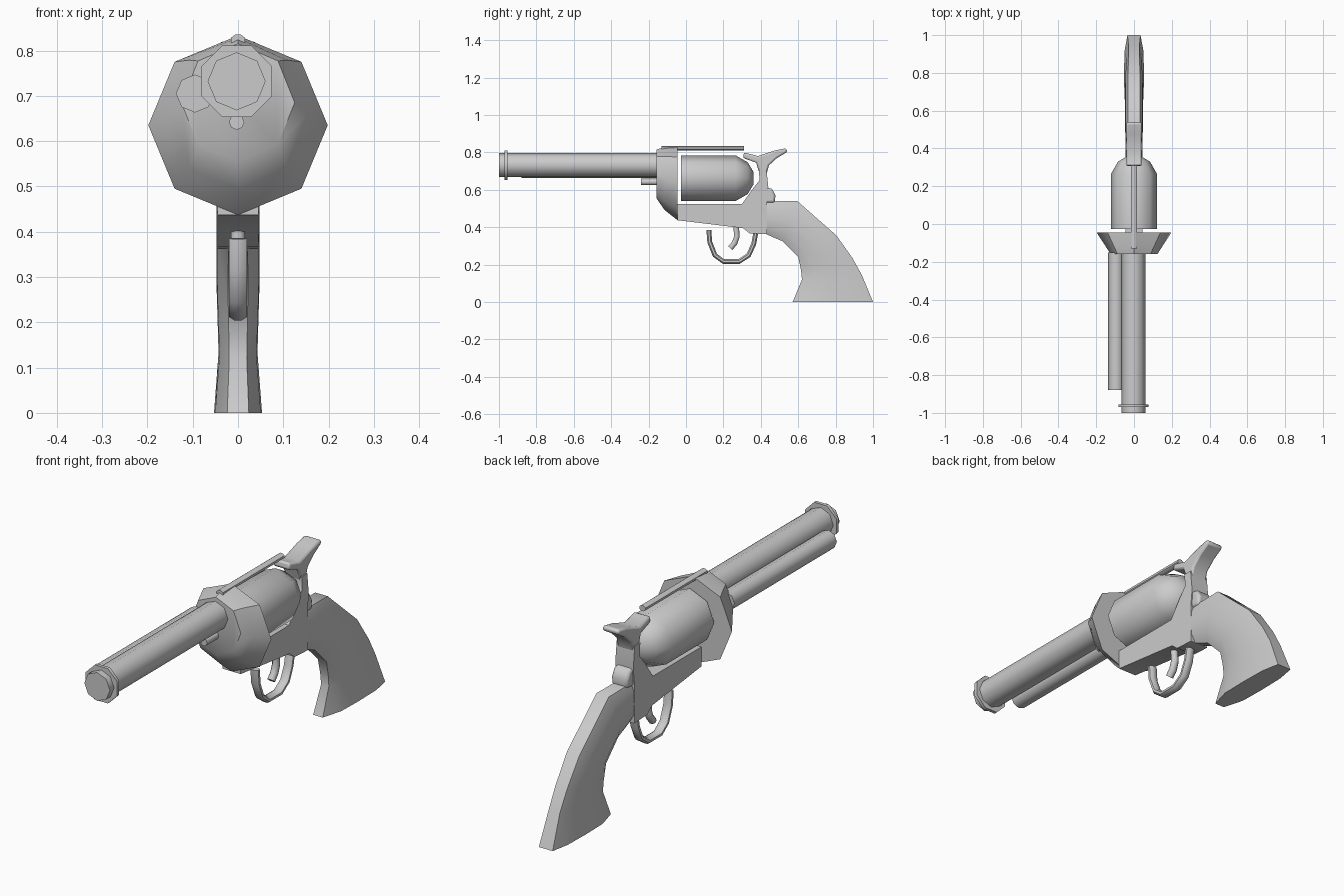
import bpy, bmesh, math
from mathutils import Vector

if "Cube" in bpy.data.objects:
    bpy.data.objects.remove(bpy.data.objects["Cube"])


def finish(name, bm, bevel=0.0, angle=50):
    bmesh.ops.recalc_face_normals(bm, faces=bm.faces)
    me = bpy.data.meshes.new(name)
    bm.to_mesh(me)
    bm.free()
    ob = bpy.data.objects.new(name, me)
    bpy.context.collection.objects.link(ob)
    if bevel:
        b = ob.modifiers.new("bevel", 'BEVEL')
        b.width, b.segments, b.limit_method = bevel, 2, 'ANGLE'
        b.angle_limit = math.radians(60)
    bpy.ops.object.select_all(action='DESELECT')
    ob.select_set(True)
    bpy.context.view_layer.objects.active = ob
    bpy.ops.object.shade_smooth_by_angle(angle=math.radians(angle))
    return ob


def loft(name, rings, angle=50):
    """Skin a list of equal-length point rings and cap both ends."""
    bm = bmesh.new()
    vs = [[bm.verts.new(p) for p in r] for r in rings]
    n = len(vs[0])
    for a, b in zip(vs, vs[1:]):
        for i in range(n):
            bm.faces.new((a[i], a[(i + 1) % n], b[(i + 1) % n], b[i]))
    bm.faces.new(vs[0])
    bm.faces.new(vs[-1])
    return finish(name, bm, angle=angle)


def ring(y, x, z, rx, rz=None, n=8, turn=0.0):
    rz = rz or rx
    return [(x + rx * math.cos(math.tau * i / n + turn), y,
             z + rz * math.sin(math.tau * i / n + turn)) for i in range(n)]


def plate(name, profile, half, bevel=0.0):
    """Extrude a (y, z) outline across x."""
    bm = bmesh.new()
    f = bm.faces.new([bm.verts.new((-half, y, z)) for y, z in profile])
    res = bmesh.ops.extrude_face_region(bm, geom=[f])
    bmesh.ops.translate(bm, vec=(2 * half, 0, 0),
                        verts=[v for v in res['geom'] if isinstance(v, bmesh.types.BMVert)])
    return finish(name, bm, bevel)


def bar(name, path, half_w, half_t):
    """Sweep an oval section along a (y, z) path."""
    pts = [Vector(p) for p in path]
    rings = []
    for i, p in enumerate(pts):
        t = (pts[min(i + 1, len(pts) - 1)] - pts[max(i - 1, 0)]).normalized()
        nrm = Vector((-t.y, t.x))
        r = []
        for k in range(8):
            a = math.tau * (k + 0.5) / 8
            q = p + nrm * half_t * 1.08 * math.sin(a)
            r.append((half_w * 1.08 * math.cos(a), q.x, q.y))
        rings.append(r)
    return loft(name, rings)


# barrel, muzzle band, side tube and pin
EIGHTH = math.pi / 8
loft("barrel", [ring(y, -0.003, 0.732, 0.064) for y in (-1, -0.15)])
loft("muzzle_band", [ring(y, -0.003, 0.732, 0.085, turn=EIGHTH) for y in (-0.97, -0.955)])
loft("side_tube", [ring(y, -0.095, 0.705, 0.042) for y in (-0.88, -0.15)])
loft("lower_pin", [ring(y, -0.003, 0.642, 0.017) for y in (-0.24, -0.14)])

# flared front of the frame
loft("front_shroud", [ring(-0.158, 0, 0.685, 0.125, 0.13),
                      ring(-0.115, 0, 0.66, 0.152, 0.168),
                      ring(-0.045, 0, 0.635, 0.198)], angle=40)

# cylinder with a tapered back
loft("cylinder", [ring(-0.027, 0, 0.662, 0.122),
                  ring(0.265, 0, 0.662, 0.122),
                  ring(0.33, 0, 0.662, 0.085),
                  ring(0.36, 0, 0.662, 0.035)], angle=46)

# top strap
loft("top_strap", [ring(y, 0, 0.823, 0.017, 0.013, turn=EIGHTH) for y in (-0.13, 0.31)])

# lower frame with the upright behind the cylinder
plate("frame", [(-0.045, 0.437), (0.305, 0.395), (0.34, 0.367), (0.433, 0.362),
                (0.433, 0.545), (0.44, 0.615), (0.43, 0.71), (0.39, 0.71),
                (0.393, 0.65), (0.353, 0.6), (0.30, 0.525), (-0.045, 0.525)], 0.045)

# hammer
plate("hammer", [(0.305, 0.77), (0.31, 0.80), (0.385, 0.78), (0.475, 0.81),
                 (0.535, 0.822), (0.542, 0.803), (0.487, 0.77), (0.443, 0.73),
                 (0.43, 0.68), (0.395, 0.68), (0.375, 0.745)], 0.041, bevel=0.009)

# rounded hump behind the frame
plate("rear_hump", [(0.42, 0.53), (0.475, 0.53), (0.478, 0.57), (0.46, 0.605),
                    (0.42, 0.615)], 0.04, bevel=0.012)

# grip: front edge point, back edge point, half width
sections = [((0.43, 0.362), (0.43, 0.54), 0.045), ((0.515, 0.325), (0.595, 0.54), 0.048),
            ((0.60, 0.24), (0.805, 0.355), 0.048), ((0.615, 0.17), (0.89, 0.235), 0.045),
            ((0.62, 0.12), (0.94, 0.145), 0.043), ((0.57, 0), (1.0, 0), 0.053)]
outline = [(0, 0.45), (0.22, 0.95), (0.5, 1), (0.8, 0.95), (1, 0.65)]
outline += [(t, -s) for t, s in reversed(outline)]
rings = []
for a, b, w in sections:
    a, b = Vector(a), Vector(b)
    rings.append([(s * w, *a.lerp(b, t)) for t, s in outline])
loft("grip", rings, angle=60)

# trigger guard and trigger
bar("trigger_guard", [(0.122, 0.385), (0.127, 0.32), (0.155, 0.25), (0.20, 0.217),
                      (0.285, 0.217), (0.335, 0.25), (0.362, 0.31), (0.375, 0.38)], 0.02, 0.013)
bar("trigger", [(0.268, 0.41), (0.272, 0.35), (0.26, 0.315), (0.237, 0.288)], 0.016, 0.015)
